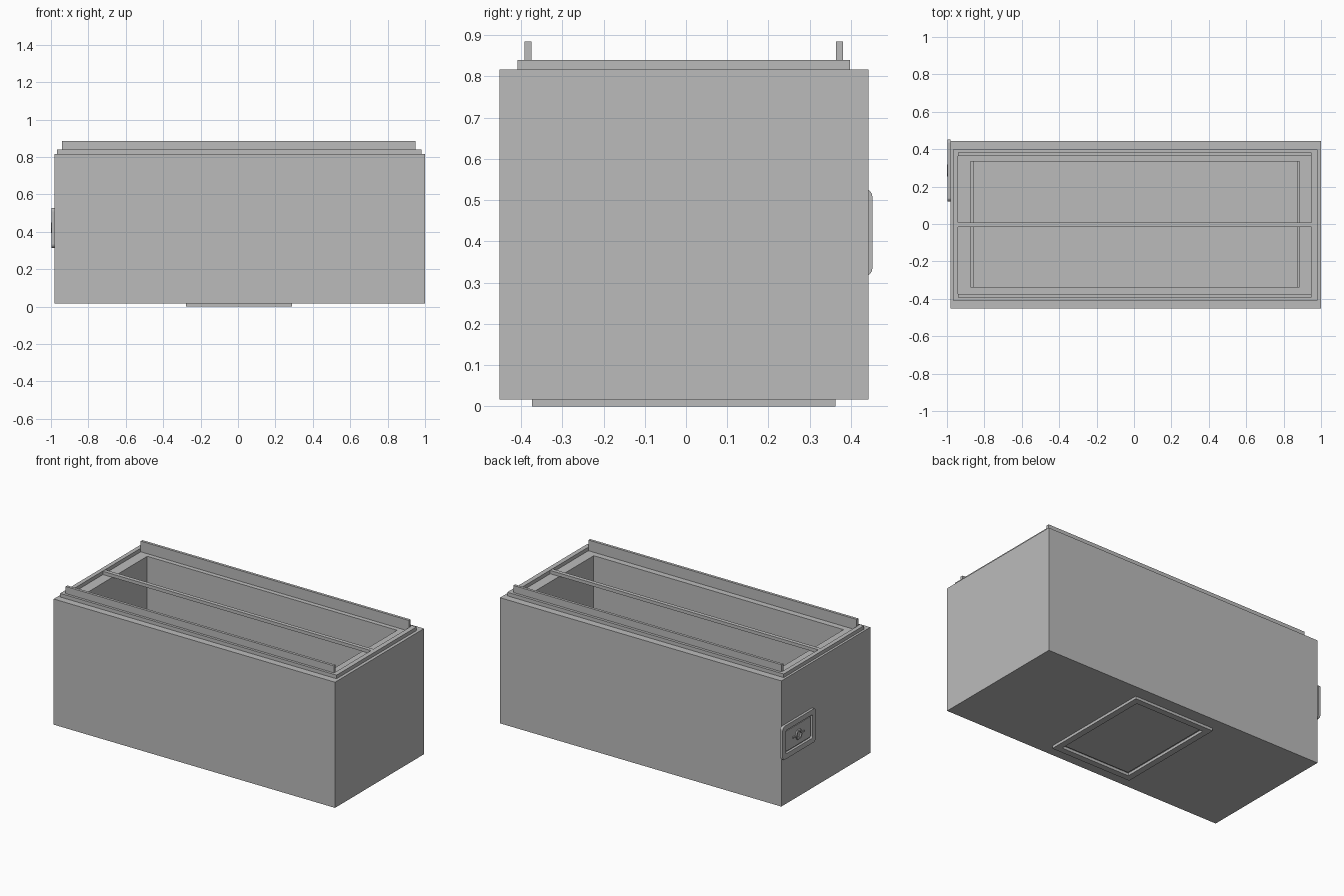
import bpy, bmesh, math

if "Cube" in bpy.data.objects:
    bpy.data.objects.remove(bpy.data.objects["Cube"])

grey = bpy.data.materials.new("plain_grey")
grey.diffuse_color = (0.5, 0.5, 0.5, 1)
grey.use_nodes = True
grey.node_tree.nodes["Principled BSDF"].inputs["Base Color"].default_value = grey.diffuse_color


def outline(a0, a1, b0, b1, r=0.0, n=4):
    """Counter-clockwise rectangle, optionally with rounded corners."""
    if r == 0:
        return [(a0, b0), (a1, b0), (a1, b1), (a0, b1)]
    pts = []
    corners = [(a1 - r, b1 - r), (a0 + r, b1 - r), (a0 + r, b0 + r), (a1 - r, b0 + r)]
    for k, (ca, cb) in enumerate(corners):
        for i in range(n + 1):
            t = math.pi / 2 * (k + i / n)
            pts.append((ca + r * math.cos(t), cb + r * math.sin(t)))
    return pts


def loft(name, loops, ring=False, sideways=False):
    """Join (outline, height) loops with quads; cap the ends or close into a ring.
    sideways: outlines lie in y/z and heights run along x."""
    bm = bmesh.new()
    rows = []
    for pts, h in loops:
        rows.append([bm.verts.new((h, a, b) if sideways else (a, b, h)) for a, b in pts])
    n = len(rows[0])
    for k in range(len(rows) if ring else len(rows) - 1):
        lo, hi = rows[k], rows[(k + 1) % len(rows)]
        for i in range(n):
            j = (i + 1) % n
            bm.faces.new((lo[i], lo[j], hi[j], hi[i]))
    if not ring:
        bm.faces.new(rows[0][::-1])
        bm.faces.new(rows[-1])
    bmesh.ops.recalc_face_normals(bm, faces=bm.faces)
    mesh = bpy.data.meshes.new(name)
    bm.to_mesh(mesh)
    bm.free()
    mesh.materials.append(grey)
    obj = bpy.data.objects.new(name, mesh)
    bpy.context.collection.objects.link(obj)
    return obj


def box(name, x0, x1, y0, y1, z0, z1):
    o = outline(x0, x1, y0, y1)
    return loft(name, [(o, z0), (o, z1)])


def frame(name, outer, inner, h0, h1, sideways=False):
    return loft(name, [(outer, h0), (outer, h1), (inner, h1), (inner, h0)], True, sideways)


TOP, BASE, FLOOR = 0.817, 0.017, 0.10

# Hollow body with thick walls
shell = outline(-0.982, 1.0, -0.452, 0.443)
cavity = outline(-0.874, 0.886, -0.337, 0.335)
loft("body", [(shell, BASE), (shell, TOP), (cavity, TOP), (cavity, FLOOR)])

# Low strips at both ends of the cavity floor
box("end_strip_left", -0.874, -0.859, -0.337, 0.335, FLOOR, 0.2)
box("end_strip_right", 0.871, 0.886, -0.337, 0.335, FLOOR, 0.2)

# Raised rim around the opening
frame("top_rim", outline(-0.967, 0.98, -0.408, 0.398),
      outline(-0.94, 0.95, -0.375, 0.364), TOP, 0.84)

# Long rails standing on the rim
box("front_rail", -0.94, 0.95, -0.392, -0.375, 0.84, 0.885)
box("back_rail", -0.94, 0.95, 0.364, 0.381, 0.84, 0.885)

# Centre bar across the opening
box("centre_bar", -0.94, 0.95, -0.016, 0.009, TOP, 0.838)

# Framed hatch under the base
frame("base_hatch_frame", outline(-0.277, 0.29, -0.373, 0.362),
      outline(-0.237, 0.25, -0.333, 0.322), 0.0, BASE)
box("base_hatch_panel", -0.225, 0.238, -0.321, 0.31, 0.011, BASE)

# Latch plate on the left end, just past the back corner
frame("latch_frame", outline(0.12, 0.452, 0.315, 0.528, 0.02),
      outline(0.152, 0.42, 0.347, 0.496, 0.01), -0.982, -0.998, True)
panel = outline(0.162, 0.41, 0.357, 0.486, 0.008)
loft("latch_panel", [(panel, -0.982), (panel, -0.991)], sideways=True)


def hexagon(r):
    return [(0.286 + r * math.cos(math.pi * i / 3), 0.4215 + r * math.sin(math.pi * i / 3))
            for i in range(6)]


# Hexagonal latch ring with small side lugs
frame("latch_ring", hexagon(0.033), hexagon(0.022), -0.991, -1.0, True)
for side, s in (("back", 1), ("front", -1)):
    y = 0.286 + s * 0.045
    lug = outline(y - 0.013, y + 0.013, 0.417, 0.426)
    loft("latch_lug_" + side, [(lug, -0.991), (lug, -0.997)], sideways=True)
